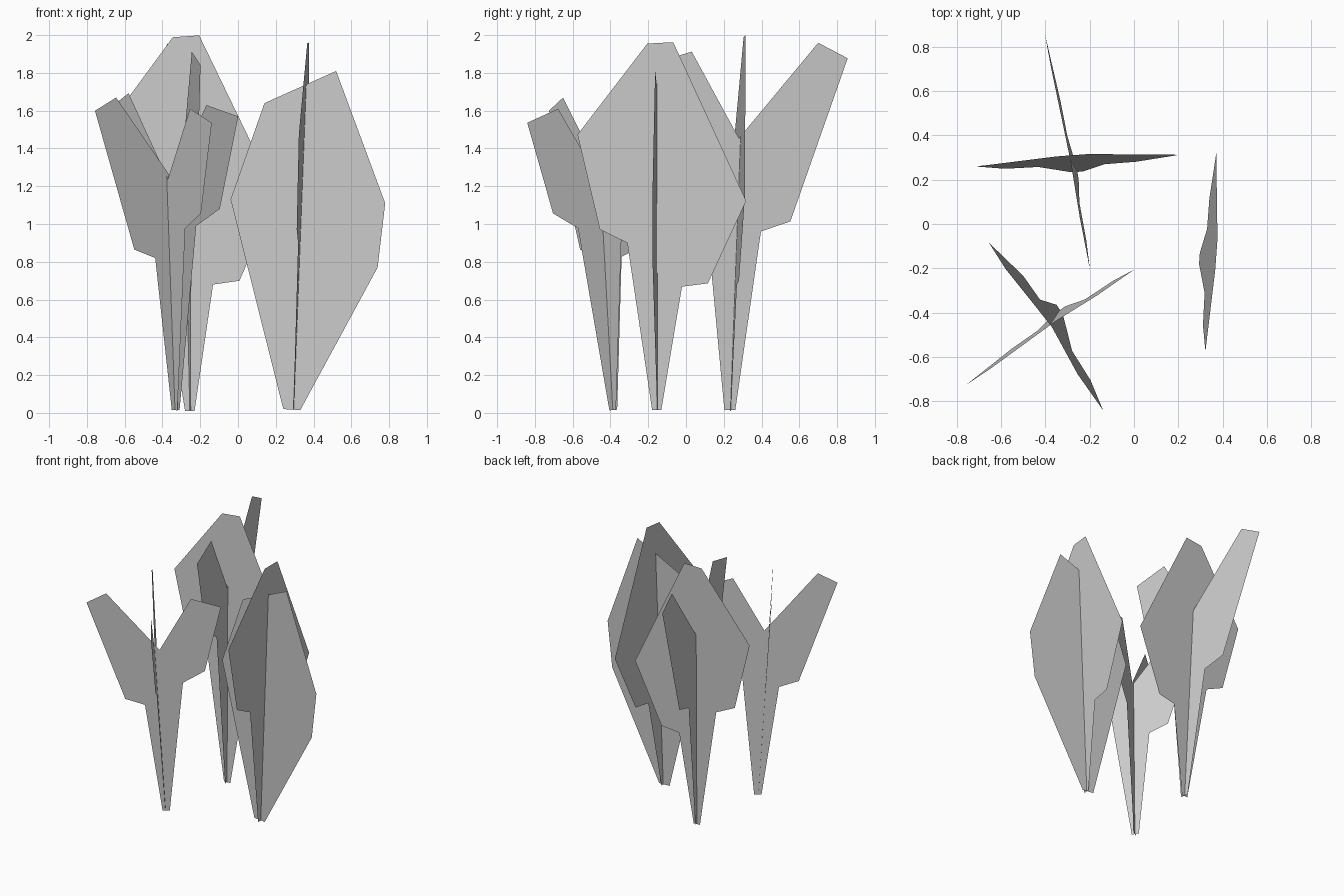
import bpy
import bmesh
from math import radians
from mathutils import Matrix, Vector

cube = bpy.data.objects.get("Cube")
if cube:
    bpy.data.objects.remove(cube, do_unlink=True)

# One plain grey for all the foliage
grey = bpy.data.materials.new("leaf grey")
grey.use_nodes = True
colour = (0.6, 0.6, 0.6, 1.0)
grey.diffuse_color = colour
bsdf = next(n for n in grey.node_tree.nodes if n.type == "BSDF_PRINCIPLED")
bsdf.inputs["Base Color"].default_value = colour

# Flat leaf outlines as (sideways, up) from the foot of the stem
FORKED = [(-.025, 0), (.025, 0), (.115, .975), (.265, 1.065), (.375, 1.555),
          (.17, 1.615), (-.045, 1.225), (-.41, 1.655), (-.545, 1.585),
          (-.28, .85), (-.145, .805)]
STEMMED = [(-.025, 0), (.025, 0), (.125, .67), (.265, .69), (.465, 1.14),
           (.055, 1.99), (-.085, 1.98), (-.455, 1.48), (-.325, .97), (-.175, .9)]
BROAD = [(-.045, .005), (.045, 0), (.455, .755), (.495, 1.095),
         (.235, 1.795), (-.145, 1.625), (-.325, 1.115)]


def leaf(name, outline, foot, yaw, lean=0.0, roll=0.0, scale=1.0):
    """Flat leaf, turned about z, leaning out of and rolled within its plane."""
    place = (Matrix.Translation(foot)
             @ Matrix.Rotation(radians(yaw), 4, 'Z')
             @ Matrix.Rotation(-lean, 4, 'X')
             @ Matrix.Rotation(roll, 4, 'Y')
             @ Matrix.Scale(scale, 4))
    bm = bmesh.new()
    bm.faces.new([bm.verts.new(place @ Vector((x, 0, z))) for x, z in outline])
    mesh = bpy.data.meshes.new(name)
    bm.to_mesh(mesh)
    bm.free()
    mesh.materials.append(grey)
    obj = bpy.data.objects.new(name, mesh)
    bpy.context.collection.objects.link(obj)
    return obj


# Left plant: broad leaf crossed with a stemmed leaf
leaf("left_broad_leaf", BROAD, (.285, -.15, .015), -3.3)
leaf("left_stemmed_leaf", STEMMED, (.295, -.155, .015), 86, -.0385, .02, .98)

# Back plant: stemmed leaf crossed with a larger forked leaf
leaf("back_stemmed_leaf", STEMMED, (-.255, .235, .01), 4.1, .0385)
leaf("back_forked_leaf", FORKED, (-.255, .232, .015), -79.2, -.0145, 0, 1.175)

# Front plant: two crossed forked leaves
leaf("front_forked_leaf_a", FORKED, (-.33, -.385, .015), 34.4, -.025)
leaf("front_forked_leaf_b", FORKED, (-.335, -.385, .015), -56.1, -.06, .073)
